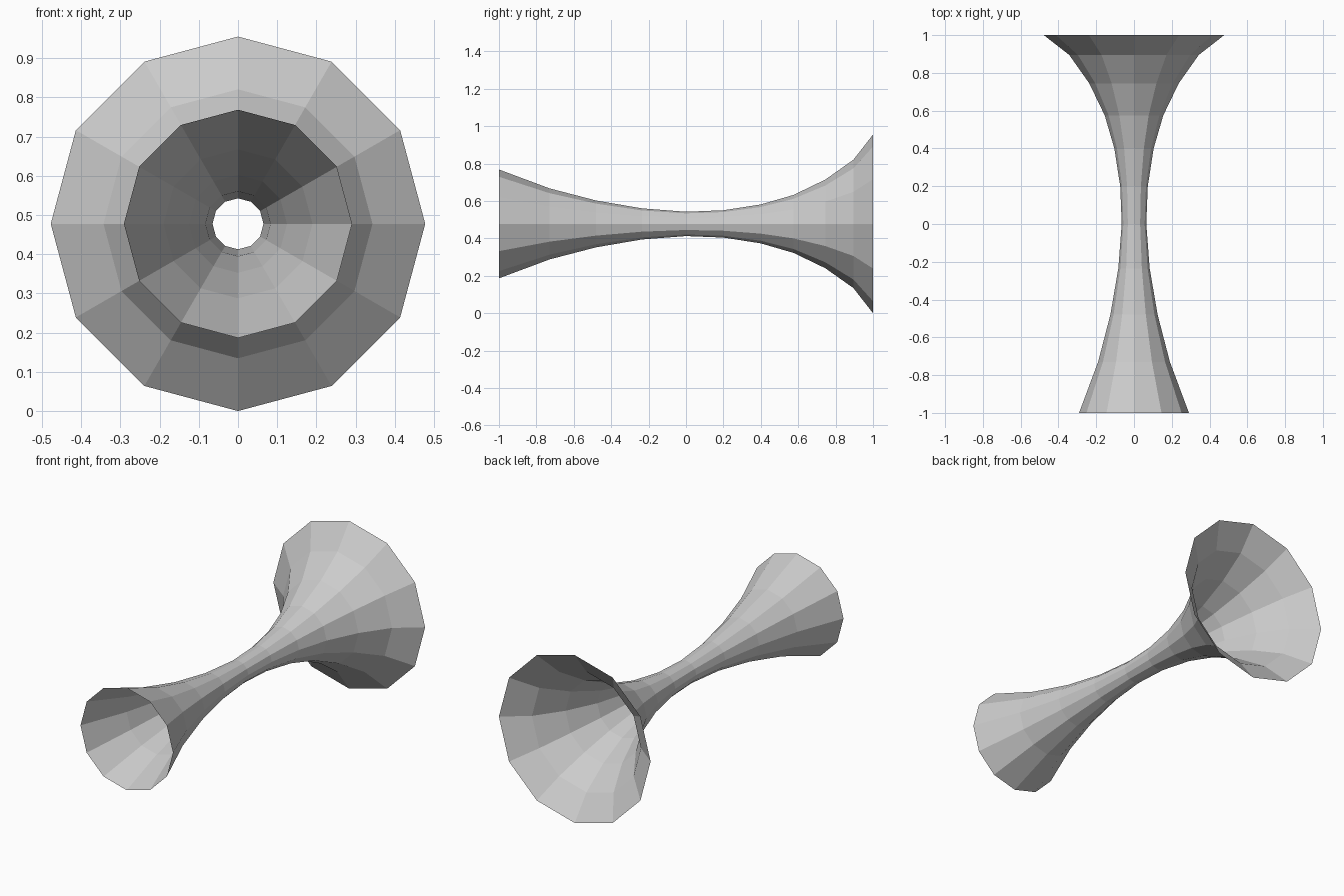
import bpy, bmesh
from math import sin, cos, pi

if "Cube" in bpy.data.objects:
    bpy.data.objects.remove(bpy.data.objects["Cube"])

SIDES = 12
CENTRE_Z = 0.4775

# Profile of the open flared tube: (position along y, radius)
profile = [(-1.0, 0.291), (-0.73, 0.190), (-0.48, 0.125), (-0.235, 0.083),
           (0.0, 0.065), (0.2, 0.073), (0.4, 0.104), (0.575, 0.155),
           (0.745, 0.237), (0.895, 0.343), (1.0, 0.4775)]

bm = bmesh.new()

# One 12-sided ring per profile point
rings = [[bm.verts.new((r * sin(2 * pi * i / SIDES), y,
                        CENTRE_Z + r * cos(2 * pi * i / SIDES)))
          for i in range(SIDES)] for y, r in profile]

# Flat quads between neighbouring rings, both ends left open
for a, b in zip(rings, rings[1:]):
    for i in range(SIDES):
        j = (i + 1) % SIDES
        bm.faces.new((a[i], b[i], b[j], a[j]))

# Make the faces point away from the axis
bm.normal_update()
f = bm.faces[:][4 * SIDES]
c = f.calc_center_median()
if f.normal.x * c.x + f.normal.z * (c.z - CENTRE_Z) < 0:
    bmesh.ops.reverse_faces(bm, faces=bm.faces[:])

mesh = bpy.data.meshes.new("flared_tube")
bm.to_mesh(mesh)
bm.free()
tube = bpy.data.objects.new("flared_tube", mesh)
bpy.context.collection.objects.link(tube)
